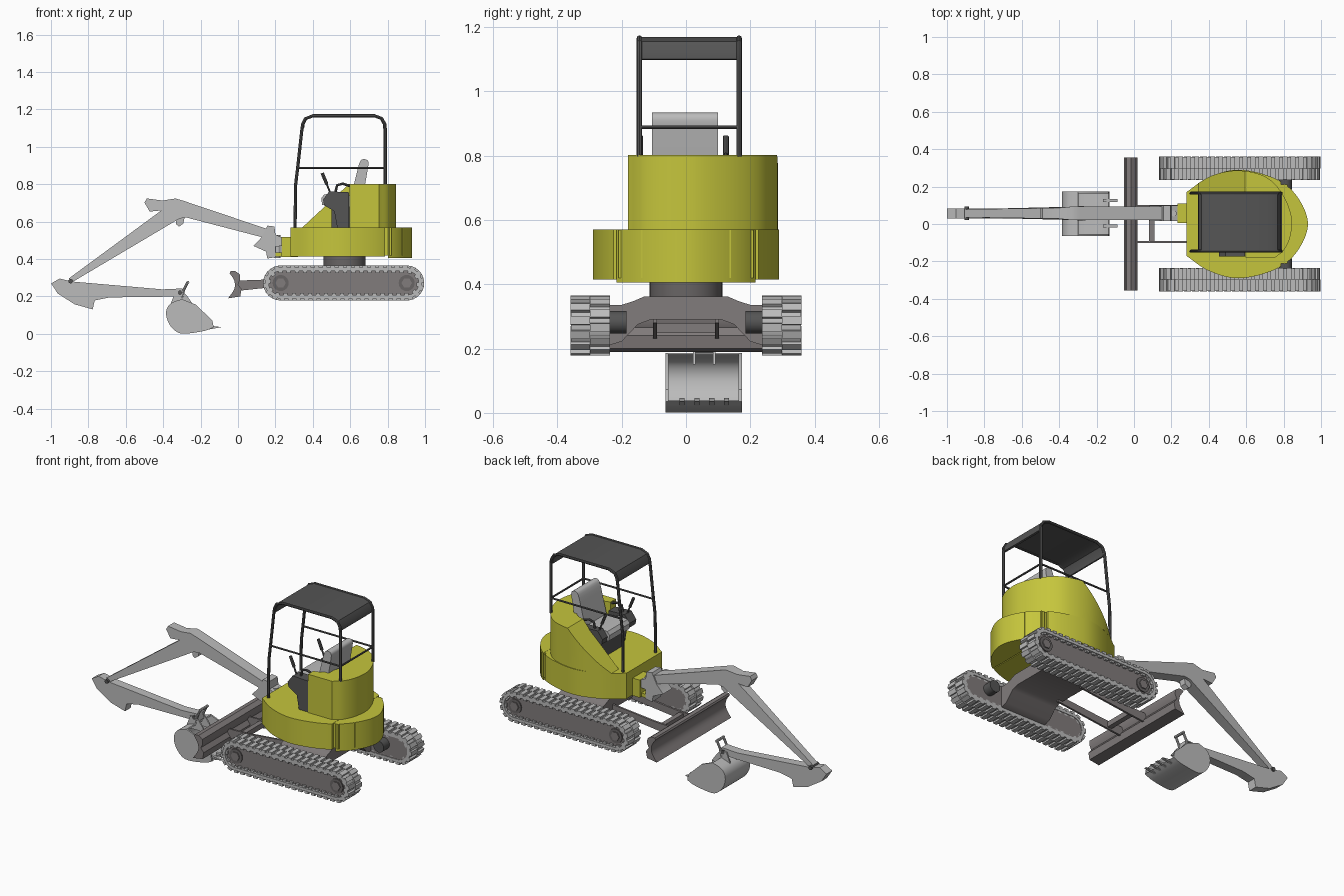
import bpy, bmesh, math
from mathutils import Vector, Matrix

if "Cube" in bpy.data.objects:
    bpy.data.objects.remove(bpy.data.objects["Cube"], do_unlink=True)


def material(name, rgb):
    m = bpy.data.materials.new(name)
    m.use_nodes = True
    m.diffuse_color = (*rgb, 1)
    m.node_tree.nodes["Principled BSDF"].inputs["Base Color"].default_value = (*rgb, 1)
    return m


YELLOW = material("yellow paint", (0.56, 0.56, 0.045))
LIGHT = material("light grey", (0.5, 0.5, 0.5))
BROWN = material("warm grey", (0.22, 0.2, 0.2))
MID = material("mid grey", (0.14, 0.13, 0.13))
DARK = material("dark grey", (0.09, 0.09, 0.09))


def shade(ob):
    bpy.ops.object.select_all(action='DESELECT')
    ob.select_set(True)
    bpy.context.view_layer.objects.active = ob
    bpy.ops.object.shade_smooth_by_angle(angle=math.radians(32))


def finish(name, bm, mat):
    bmesh.ops.recalc_face_normals(bm, faces=bm.faces[:])
    me = bpy.data.meshes.new(name)
    bm.to_mesh(me)
    bm.free()
    me.materials.append(mat)
    ob = bpy.data.objects.new(name, me)
    bpy.context.collection.objects.link(ob)
    shade(ob)
    return ob


def place(axis, p, d):
    return {'x': (d, p[0], p[1]), 'y': (p[0], d, p[1]), 'z': (p[0], p[1], d)}[axis]


def add_prism(bm, pts, axis, a, b):
    lo = [bm.verts.new(place(axis, p, a)) for p in pts]
    hi = [bm.verts.new(place(axis, p, b)) for p in pts]
    bm.faces.new(lo)
    bm.faces.new(hi[::-1])
    for i in range(len(pts)):
        j = (i + 1) % len(pts)
        bm.faces.new((lo[i], lo[j], hi[j], hi[i]))


def prism(name, pts, axis, a, b, mat):
    bm = bmesh.new()
    add_prism(bm, pts, axis, a, b)
    return finish(name, bm, mat)


def rect(x0, x1, z0, z1):
    return [(x0, z0), (x1, z0), (x1, z1), (x0, z1)]


def box(name, x, y, z, mat):
    return prism(name, rect(*x, *z), 'y', *y, mat)


def circle(cx, cz, r, n=24):
    return [(cx + r * math.cos(2 * math.pi * i / n), cz + r * math.sin(2 * math.pi * i / n)) for i in range(n)]


def smooth_path(pts, n=6):
    """Open Catmull-Rom curve through 2D points."""
    p = [Vector(q) for q in pts]
    p = [2 * p[0] - p[1]] + p + [2 * p[-1] - p[-2]]
    out = []
    for i in range(1, len(p) - 2):
        a, b, c, d = p[i - 1:i + 3]
        for k in range(n):
            t = k / n
            out.append(tuple(0.5 * (2 * b + (c - a) * t + (2 * a - 5 * b + 4 * c - d) * t * t
                                    + (3 * b - a - 3 * c + d) * t ** 3)))
    return out + [tuple(p[-2])]


def shrink(pts, c, s):
    return [(c[0] + (x - c[0]) * s, c[1] + (z - c[1]) * s) for x, z in pts]


def tube(name, pts, r, mat):
    cu = bpy.data.curves.new(name, 'CURVE')
    cu.dimensions = '3D'
    cu.bevel_depth, cu.bevel_resolution, cu.use_fill_caps = r, 2, True
    sp = cu.splines.new('POLY')
    sp.points.add(len(pts) - 1)
    for q, p in zip(sp.points, pts):
        q.co = (*p, 1)
    ob = bpy.data.objects.new(name, cu)
    bpy.context.collection.objects.link(ob)
    cu.materials.append(mat)
    bpy.ops.object.select_all(action='DESELECT')
    ob.select_set(True)
    bpy.context.view_layer.objects.active = ob
    bpy.ops.object.convert(target='MESH')
    shade(bpy.context.view_layer.objects.active)


# Crawler tracks
XA, XB, ZC = 0.228, 0.902, 0.272
LEN = XB - XA


def stadium(r, n=14):
    right = [(XB + r * math.sin(math.pi * i / n), ZC + r * math.cos(math.pi * i / n)) for i in range(n + 1)]
    return right + [(XA + XB - x, 2 * ZC - z) for x, z in right]


def on_track(s, r):
    """Point and heading at distance s along the stadium loop."""
    arc = math.pi * r
    s %= 2 * (LEN + arc)
    half = s >= LEN + arc
    s -= (LEN + arc) * half
    if s < LEN:
        x, z, a = XA + s, ZC + r, 0
    else:
        a = (s - LEN) / r
        x, z = XB + r * math.sin(a), ZC + r * math.cos(a)
    return (XA + XB - x, 2 * ZC - z, a + math.pi) if half else (x, z, a)


def add_pads(bm, r, count, shift, length, thick, y0, y1):
    pitch = 2 * (LEN + math.pi * r) / count
    for i in range(count):
        x, z, a = on_track((i + shift) * pitch, r)
        m = Matrix.Translation((x, (y0 + y1) / 2, z)) @ Matrix.Rotation(a, 4, 'Y')
        m = m @ Matrix.Diagonal((pitch * length, abs(y1 - y0), thick, 1))
        bmesh.ops.create_cube(bm, size=1, matrix=m)


for side, s in (("left", 1), ("right", -1)):
    bm = bmesh.new()
    outer, inner = stadium(0.083), stadium(0.064)
    rings = [[bm.verts.new((x, s * y, z)) for x, z in p] for p, y in
             ((outer, 0.237), (outer, 0.358), (inner, 0.358), (inner, 0.237))]
    n = len(outer)
    for k in range(4):
        for i in range(n):
            j, a, b = (i + 1) % n, rings[k], rings[(k + 1) % 4]
            bm.faces.new((a[i], a[j], b[j], b[i]))
    add_pads(bm, 0.086, 44, 0, 0.6, 0.014, s * 0.236, s * 0.298)
    add_pads(bm, 0.086, 44, 0.5, 0.6, 0.014, s * 0.298, s * 0.36)
    add_pads(bm, 0.060, 40, 0, 0.5, 0.014, s * 0.24, s * 0.354)
    finish(side + "_track", bm, LIGHT)
    prism(side + "_track_frame", stadium(0.064), 'y', s * 0.24, s * 0.342, BROWN)
    for part, x in (("idler", XA), ("sprocket", XB)):
        prism(f"{side}_{part}", circle(x, ZC, 0.043), 'y', s * 0.3, s * 0.348, MID)
        prism(f"{side}_{part}_hub", circle(x, ZC, 0.028, 6), 'y', s * 0.3, s * 0.354, BROWN)
    prism(side + "_drive_motor", circle(0.81, ZC + 0.01, 0.035), 'y', s * 0.185, s * 0.25, DARK)

# Undercarriage arch and slewing ring
half = [(0.24, 0.21), (0.2, 0.222), (0.15, 0.275), (0.11, 0.29)]
top = [(0.13, 0.362), (0.165, 0.347), (0.2, 0.336), (0.24, 0.335)]
arch = half + [(-y, z) for y, z in half[::-1]] + [(-y, z) for y, z in top[::-1]] + top
prism("undercarriage_arch", arch, 'x', 0.42, 0.72, BROWN)
prism("slewing_ring", circle(0.57, 0, 0.113, 40), 'z', 0.35, 0.43, MID)

# Dozer blade with its push frame
blade = smooth_path([(-0.045, 0.325), (-0.02, 0.285), (-0.02, 0.24), (-0.053, 0.19)], 4) + [
    (0.012, 0.2), (0.019, 0.24), (0.0, 0.265), (0.012, 0.29), (0.01, 0.318), (-0.015, 0.336), (-0.04, 0.335)]
prism("dozer_blade", blade, 'y', -0.355, 0.355, BROWN)
for side, s in (("left", 1), ("right", -1)):
    prism(side + "_blade_arm", [(0.0, 0.23), (0.14, 0.245), (0.45, 0.28), (0.45, 0.32), (0.14, 0.29), (0.0, 0.285)],
          'y', s * 0.09, s * 0.102, BROWN)
box("blade_cross_bar", (0.08, 0.11), (-0.095, 0.095), (0.248, 0.28), BROWN)

# Lower house: main part and counterweight with a groove between
egg = smooth_path([(0.28, 0.17), (0.4, 0.25), (0.56, 0.29), (0.75, 0.245), (0.87, 0.15), (0.93, 0),
                   (0.87, -0.15), (0.75, -0.245), (0.56, -0.29), (0.4, -0.25), (0.28, -0.17)], 8)
prism("house_base", [p for p in egg if p[0] < 0.797], 'z', 0.415, 0.57, YELLOW)
prism("counterweight", [p for p in egg if p[0] > 0.797], 'z', 0.405, 0.57, YELLOW)
box("house_core", (0.7, 0.88), (-0.14, 0.14), (0.42, 0.569), YELLOW)
box("house_core_side", (0.74, 0.82), (-0.21, 0.21), (0.42, 0.569), YELLOW)

# Upper house: wall around the seat, sloping down to the front
wall = smooth_path([(0.33, 0.21), (0.42, 0.26), (0.53, 0.285), (0.64, 0.275), (0.73, 0.235), (0.8, 0.15),
                    (0.842, 0.04), (0.837, -0.06), (0.805, -0.135), (0.755, -0.18)])
wall += [(0.595, -0.18)] + smooth_path([(0.595, -0.13), (0.66, -0.1), (0.69, 0.0), (0.66, 0.1), (0.57, 0.14), (0.34, 0.15)])
bm = bmesh.new()
add_prism(bm, wall, 'z', 0.568, 0.802)
bmesh.ops.bisect_plane(bm, geom=bm.verts[:] + bm.edges[:] + bm.faces[:], plane_co=(0.345, 0, 0.57),
                       plane_no=(-0.232, 0, 0.249), clear_outer=True)
bmesh.ops.holes_fill(bm, edges=[e for e in bm.edges if e.is_boundary], sides=0)
finish("upper_house", bm, YELLOW)

# Seat, consoles and levers
prism("seat_back", smooth_path([(0.6, 0.72), (0.625, 0.82), (0.65, 0.915), (0.672, 0.934), (0.697, 0.92),
                                (0.69, 0.86), (0.665, 0.72)], 4), 'y', -0.105, 0.1, LIGHT)
prism("seat_cushion", [(0.45, 0.69), (0.64, 0.68), (0.64, 0.735), (0.5, 0.75), (0.46, 0.745), (0.445, 0.725)],
      'y', -0.1, 0.095, LIGHT)
box("seat_base", (0.5, 0.66), (-0.1, 0.1), (0.56, 0.69), DARK)
console = [(0.455, 0.718), (0.488, 0.762), (0.594, 0.757), (0.594, 0.57), (0.53, 0.57), (0.515, 0.655), (0.46, 0.688)]
for side, y0, y1 in (("left", 0.1, 0.148), ("right", -0.175, -0.11)):
    y = (y0 + y1) / 2
    prism(side + "_console", console, 'y', y0, y1, DARK)
    tube(side + "_lever", [(0.495, y, 0.75), (0.475, y, 0.8)], 0.005, DARK)
    tube(side + "_lever_grip", [(0.475, y, 0.8), (0.45, y, 0.86)], 0.009, DARK)
    tube(side + "_armrest", [(0.52, y, 0.755), (0.53, y, 0.795), (0.56, y, 0.803), (0.6, y, 0.79)], 0.007, DARK)

# Canopy frame and roof sheet
arc = [(0.342, 1.1), (0.346, 1.125), (0.36, 1.153), (0.4, 1.169), (0.73, 1.169), (0.768, 1.155), (0.785, 1.125), (0.787, 1.1)]
hoop = [(0.305, 0.57), (0.308, 0.8), (0.32, 0.9)] + arc + [(0.787, 0.8)]
for side, y in (("left", 0.165), ("right", -0.145)):
    tube(side + "_canopy_hoop", [(x, y, z - 0.003) for x, z in hoop], 0.0085, DARK)
    tube(side + "_canopy_rail", [(0.32, y, 0.888), (0.787, y, 0.888)], 0.0055, DARK)
tube("rear_canopy_rail", [(0.787, -0.145, 0.888), (0.787, 0.165, 0.888)], 0.0055, DARK)
prism("canopy_roof", arc + shrink(arc, (0.565, 1.05), 0.95)[::-1], 'y', -0.145, 0.165, DARK)

# Swing bracket and boom foot
YB = 0.057
box("swing_bracket", (0.232, 0.32), (0.005, 0.11), (0.412, 0.518), YELLOW)
for part, z in (("upper", 0.495), ("lower", 0.413)):
    box(part + "_bracket_plate", (0.192, 0.24), (0.02, 0.095), (z, z + 0.022), YELLOW)
prism("swing_pin", circle(0.212, YB, 0.016), 'z', 0.405, 0.53, LIGHT)
prism("boom_foot", [(0.157, 0.579), (0.195, 0.574), (0.2, 0.531), (0.238, 0.515), (0.24, 0.47), (0.2, 0.467),
                    (0.2, 0.41), (0.157, 0.403), (0.15, 0.44), (0.083, 0.47), (0.125, 0.515)],
      'y', 0.015, 0.1, LIGHT)

# Cranked boom, narrower toward its tip, and the stick
boom = prism("boom", [(0.17, 0.556), (-0.296, 0.713), (-0.334, 0.724), (-0.403, 0.713), (-0.488, 0.724), (-0.5, 0.702),
                      (-0.472, 0.654), (-0.41, 0.66), (-0.905, 0.296), (-0.889, 0.275), (-0.312, 0.617),
                      (-0.275, 0.622), (0.136, 0.515)], 'y', YB - 0.036, YB + 0.036, LIGHT)
for v in boom.data.vertices:
    if v.co.x < -0.35:
        v.co.y = YB + (v.co.y - YB) * (0.6 if v.co.x < -0.8 else 0.8)
prism("boom_lug", [(-0.335, 0.63), (-0.285, 0.625), (-0.292, 0.59), (-0.315, 0.573), (-0.33, 0.585)],
      'y', YB - 0.02, YB + 0.02, LIGHT)
prism("stick", [(-0.999, 0.27), (-0.953, 0.296), (-0.889, 0.28), (-0.403, 0.238), (-0.296, 0.243), (-0.286, 0.2),
                (-0.686, 0.195), (-0.766, 0.179), (-0.777, 0.131), (-0.873, 0.158), (-0.964, 0.216)],
      'y', YB - 0.027, YB + 0.027, LIGHT)
for name, x, z in (("boom_tip_pin", -0.895, 0.282), ("stick_end_pin", -0.31, 0.22)):
    prism(name, circle(x, z, 0.012, 16), 'y', YB - 0.036, YB + 0.036, DARK)

# Bucket: curved shell, side plates, teeth, ears and links
shell = smooth_path([(-0.13, 0.036), (-0.18, 0.016), (-0.29, 0.001), (-0.34, 0.02), (-0.375, 0.067), (-0.384, 0.12),
                     (-0.36, 0.163), (-0.3, 0.186)], 4)
prism("bucket_shell", shell + shrink(shell, (-0.235, 0.1), 0.94)[::-1], 'y', -0.062, 0.172, LIGHT)
for side, y in (("left", 0.164), ("right", -0.064)):
    prism(side + "_bucket_side", shell + [(-0.227, 0.157), (-0.137, 0.072)], 'y', y, y + 0.01, LIGHT)
for i, y in enumerate((-0.012, 0.034, 0.08, 0.126)):
    prism(f"bucket_tooth_{i + 1}", [(-0.165, 0.022), (-0.087, 0.036), (-0.165, 0.046)], 'y', y - 0.008, y + 0.008, LIGHT)
for side, y in (("left", 0.088), ("right", 0.026)):
    prism(side + "_bucket_ear", [(-0.365, 0.15), (-0.235, 0.15), (-0.27, 0.2), (-0.3, 0.232), (-0.335, 0.225)],
          'y', y - 0.004, y + 0.004, LIGHT)
    tube(side + "_bucket_link", [(-0.3, y, 0.19), (-0.29, y, 0.235), (-0.268, y, 0.278)], 0.007, LIGHT)
tube("bucket_link_pin", [(-0.268, 0.02, 0.276), (-0.268, 0.094, 0.276)], 0.008, LIGHT)
